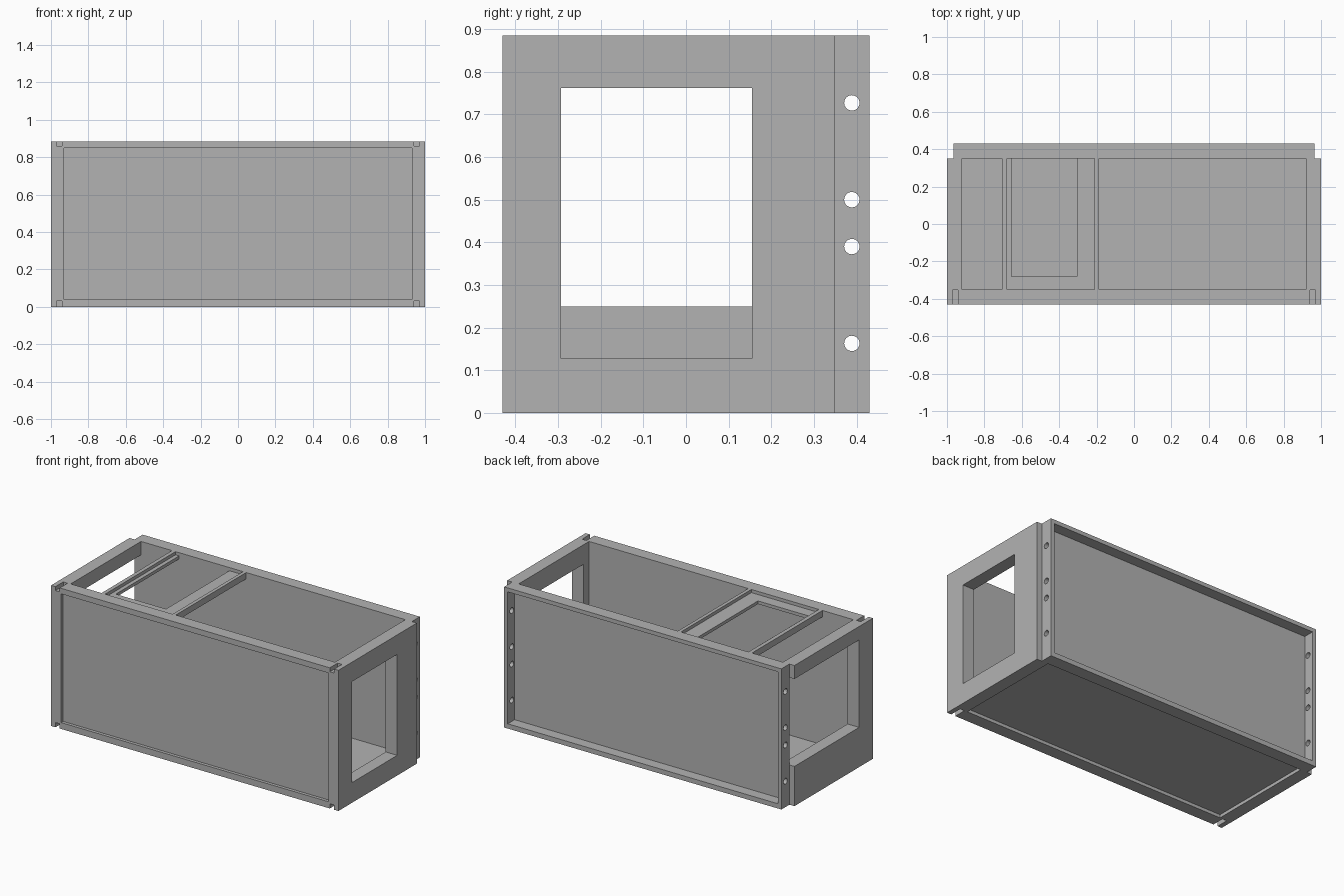
import bpy
import math
from mathutils import Vector

if "Cube" in bpy.data.objects:
    bpy.data.objects.remove(bpy.data.objects["Cube"], do_unlink=True)

GREY = (0.45, 0.45, 0.45, 1)
mat = bpy.data.materials.new("plain grey")
mat.use_nodes = True
mat.diffuse_color = GREY
mat.node_tree.nodes["Principled BSDF"].inputs["Base Color"].default_value = GREY

# Overall half sizes, height, and wall and sheet thicknesses
X, Y, H = 1.0, 0.43, 0.885
WALL, SHEET = 0.08, 0.025
XI, YI = X - WALL, Y - WALL
TAB_IN, TAB_OUT = 0.94, 0.965


def box(name, lo, hi):
    lo, hi = Vector(lo), Vector(hi)
    bpy.ops.mesh.primitive_cube_add(size=1, location=(lo + hi) / 2)
    ob = bpy.context.object
    ob.name = name
    ob.scale = hi - lo
    bpy.ops.object.transform_apply(location=False, rotation=False, scale=True)
    ob.data.materials.append(mat)
    return ob


def cut(ob, cutters):
    for c in cutters:
        c.hide_render = True
        mod = ob.modifiers.new("cut", 'BOOLEAN')
        mod.operation = 'DIFFERENCE'
        mod.solver = 'EXACT'
        mod.object = c
        bpy.context.view_layer.objects.active = ob
        bpy.ops.object.modifier_apply(modifier=mod.name)
        bpy.data.objects.remove(c, do_unlink=True)


# Front wall: shallow recess and four corner slots
front = box("front_wall", (-X, -Y, 0), (X, -YI, H))
cutters = [box("recess_cutter", (-0.93, -Y - 0.1, 0.04), (0.93, -Y + 0.02, 0.85))]
for s in (-1, 1):
    x0, x1 = sorted((s * TAB_IN, s * 0.97))
    for z0, z1 in ((-0.1, 0.03), (H - SHEET, H + 0.1)):
        cutters.append(box("slot_cutter", (x0, -Y - 0.1, z0), (x1, -YI - 0.002, z1)))
cut(front, cutters)

# Right end wall with a closed window, left end wall open towards the back
right = box("right_end_wall", (XI, -YI, 0), (X, YI, H))
cut(right, [box("window_cutter", (XI - 0.1, -0.293, 0.127), (X + 0.1, 0.155, 0.762))])
left = box("left_end_wall", (-X, -YI, 0), (-XI, YI, H))
cut(left, [box("opening_cutter", (-X - 0.1, -0.293, 0.25), (-XI + 0.1, YI + 0.1, 0.80))])

# Floor, raised slightly above the lower rim
box("floor", (-XI, -YI, 0.02), (XI, YI, 0.04))

# Back pan: sheet with top and bottom flanges
box("back_panel", (-TAB_IN, YI, 0.03), (TAB_IN, YI + 0.012, H - SHEET))
box("back_top_flange", (-TAB_OUT, YI, H - SHEET), (TAB_OUT, Y, H))
box("back_bottom_flange", (-TAB_OUT, YI, 0), (TAB_OUT, Y, 0.03))

# Side tabs with bolt holes
for s, side in ((-1, "left"), (1, "right")):
    x0, x1 = sorted((s * TAB_IN, s * TAB_OUT))
    tab = box(side + "_back_tab", (x0, YI, 0.03), (x1, Y, H - SHEET))
    holes = []
    for z in (0.163, 0.39, 0.50, 0.727):
        bpy.ops.mesh.primitive_cylinder_add(
            vertices=32, radius=0.018, depth=0.2,
            location=(s * 0.95, 0.389, z), rotation=(0, math.pi / 2, 0))
        hole = bpy.context.object
        hole.data.materials.append(mat)
        holes.append(hole)
    cut(tab, holes)

# Cross bars over the open top
for name, x0, x1 in (("left_cross_bar", -0.705, -0.68), ("right_cross_bar", -0.21, -0.188)):
    box(name, (x0, -YI, H - 0.04), (x1, YI, H))

# Lowered plate between the bars, with a rectangular opening
plate = box("top_plate", (-0.68, -YI, H - 0.04), (-0.21, YI, H - 0.02))
cut(plate, [box("plate_cutter", (-0.655, -0.28, 0.7), (-0.305, YI + 0.1, 1))])
